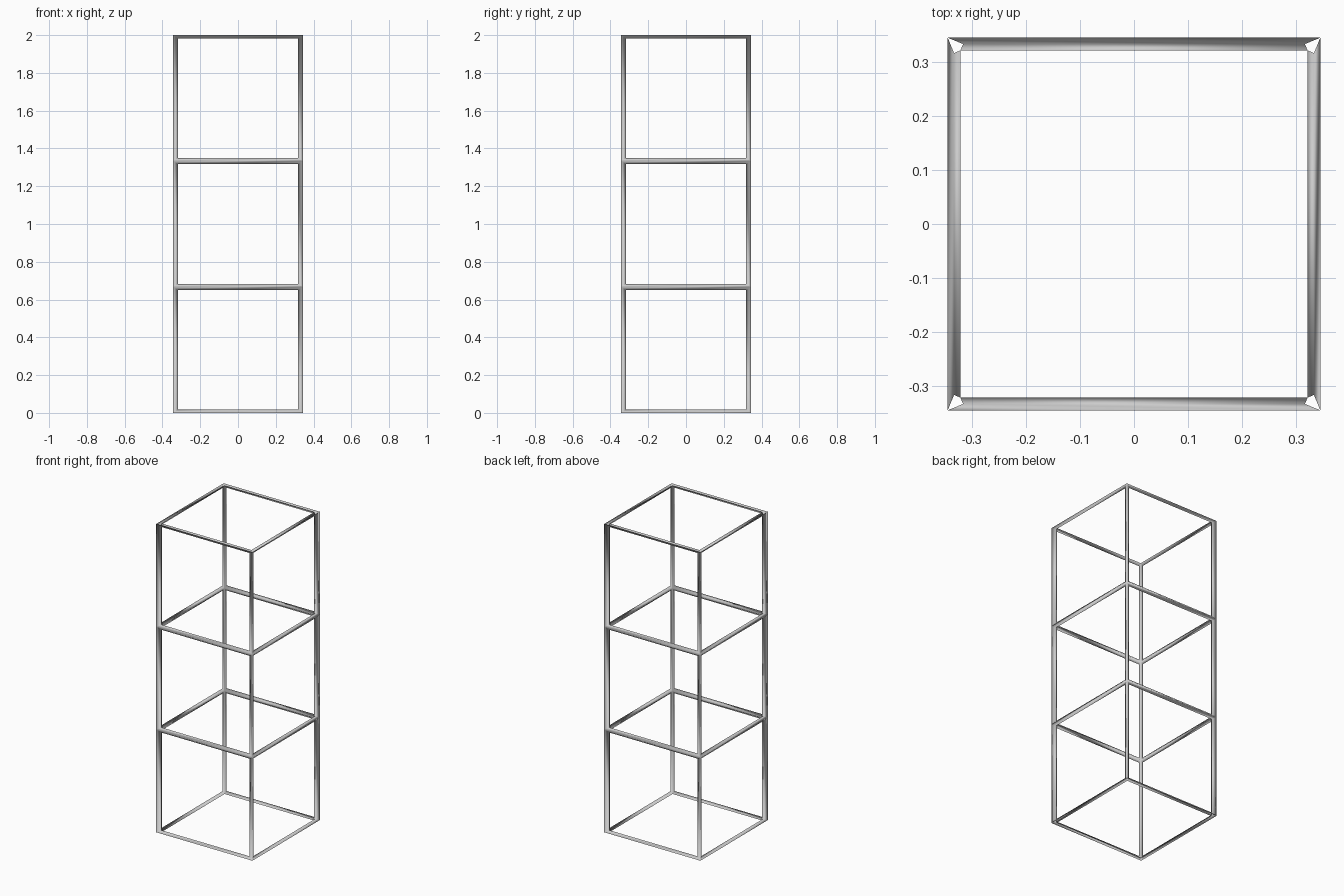
import bpy
import bmesh

cube = bpy.data.objects.get("Cube")
if cube:
    bpy.data.objects.remove(cube, do_unlink=True)

BAYS = 3
BAY = 2 / BAYS          # each bay is a cube
BAR = BAY / 20          # bar thickness

# Plain grey metal
grey = bpy.data.materials.new("grey metal")
grey.use_nodes = True
colour = (0.6, 0.6, 0.6, 1)
grey.diffuse_color = colour
grey.node_tree.nodes["Principled BSDF"].inputs["Base Color"].default_value = colour

# Open-ended square tower of stacked bays
bm = bmesh.new()
half = BAY / 2
corners = [(-half, -half), (half, -half), (half, half), (-half, half)]
rings = [[bm.verts.new((x, y, level * BAY)) for x, y in corners]
         for level in range(BAYS + 1)]
for low, high in zip(rings, rings[1:]):
    for i in range(4):
        j = (i + 1) % 4
        bm.faces.new((low[i], low[j], high[j], high[i]))
bm.normal_update()

mesh = bpy.data.meshes.new("tower_frame")
bm.to_mesh(mesh)
bm.free()
mesh.materials.append(grey)
frame = bpy.data.objects.new("tower_frame", mesh)
bpy.context.collection.objects.link(frame)

# Turn the edges into hollow bars, left open at the top and bottom rims
wire = frame.modifiers.new("bars", 'WIREFRAME')
wire.thickness = BAR
wire.offset = 0
wire.use_even_offset = True
wire.use_boundary = False
wire.use_replace = True

bpy.ops.object.select_all(action='DESELECT')
frame.select_set(True)
bpy.context.view_layer.objects.active = frame
bpy.ops.object.modifier_apply(modifier=wire.name)
bpy.ops.object.shade_smooth()
